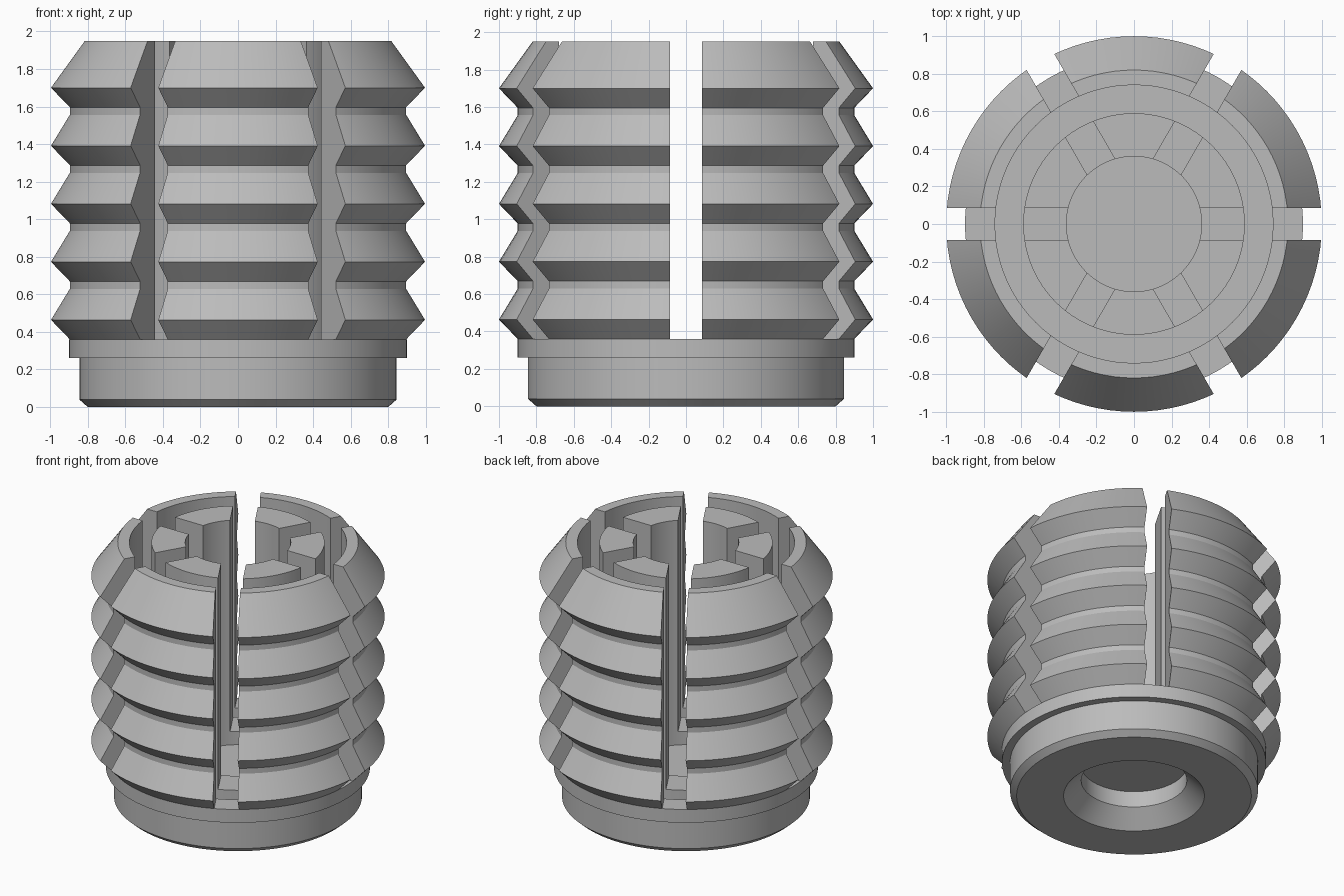
import bpy, bmesh, math
from mathutils import Matrix

if "Cube" in bpy.data.objects:
    bpy.data.objects.remove(bpy.data.objects["Cube"], do_unlink=True)

HEIGHT, DECK, FLOOR = 1.95, 0.36, 0.26
PITCH, RIDGES = 0.309, 5

grey = bpy.data.materials.new("plain_grey")
grey.use_nodes = True
grey.diffuse_color = (0.5, 0.5, 0.5, 1)
grey.node_tree.nodes["Principled BSDF"].inputs["Base Color"].default_value = (0.5, 0.5, 0.5, 1)


def make_object(name, bm):
    bmesh.ops.recalc_face_normals(bm, faces=bm.faces)
    mesh = bpy.data.meshes.new(name)
    bm.to_mesh(mesh)
    bm.free()
    obj = bpy.data.objects.new(name, mesh)
    bpy.context.collection.objects.link(obj)
    mesh.materials.append(grey)
    return obj


def lathe(name, profile, steps=96):
    bm = bmesh.new()
    verts = [bm.verts.new((r, 0, z)) for r, z in profile]
    edges = [bm.edges.new(pair) for pair in zip(verts, verts[1:])]
    bmesh.ops.spin(bm, geom=verts + edges, cent=(0, 0, 0), axis=(0, 0, 1),
                   angle=math.tau, steps=steps, use_duplicate=False)
    bmesh.ops.remove_doubles(bm, verts=bm.verts, dist=0.0005)
    return make_object(name, bm)


# Underside recess, base and flange
profile = [(0, 0.24), (0.36, 0.24), (0.36, 0.12), (0.48, 0), (0.8, 0),
           (0.845, 0.04), (0.845, FLOOR), (0.9, FLOOR), (0.9, DECK)]
# Outer ridges
for i in range(RIDGES):
    peak = 0.464 + i * PITCH
    profile.append((1.0, peak))
    if i < RIDGES - 1:
        profile += [(0.9, peak + 0.165), (0.9, peak + PITCH - 0.104)]
# Top rim, ring groove, inner sleeve and blind bore
profile += [(0.82, HEIGHT), (0.74, HEIGHT), (0.74, FLOOR), (0.59, FLOOR),
            (0.59, HEIGHT), (0.36, HEIGHT), (0.36, FLOOR), (0, FLOOR)]
body = lathe("ridged_plug", profile)

# Three crossing slots split the walls into six segments
for i in range(3):
    bm = bmesh.new()
    bmesh.ops.create_cube(bm, size=1)
    bmesh.ops.scale(bm, vec=(2.4, 0.17, 2), verts=bm.verts)
    bmesh.ops.translate(bm, vec=(0, 0, DECK + 1), verts=bm.verts)
    bmesh.ops.rotate(bm, matrix=Matrix.Rotation(i * math.pi / 3, 3, "Z"), verts=bm.verts)
    cutter = make_object("slot_cutter", bm)
    cutter.hide_render = True
    cut = body.modifiers.new("slot", "BOOLEAN")
    cut.operation, cut.solver, cut.object = "DIFFERENCE", "EXACT", cutter
    bpy.context.view_layer.objects.active = body
    bpy.ops.object.modifier_apply(modifier=cut.name)
    bpy.data.objects.remove(cutter, do_unlink=True)

bpy.ops.object.select_all(action="DESELECT")
body.select_set(True)
bpy.context.view_layer.objects.active = body
bpy.ops.object.shade_smooth_by_angle(angle=math.radians(20))
